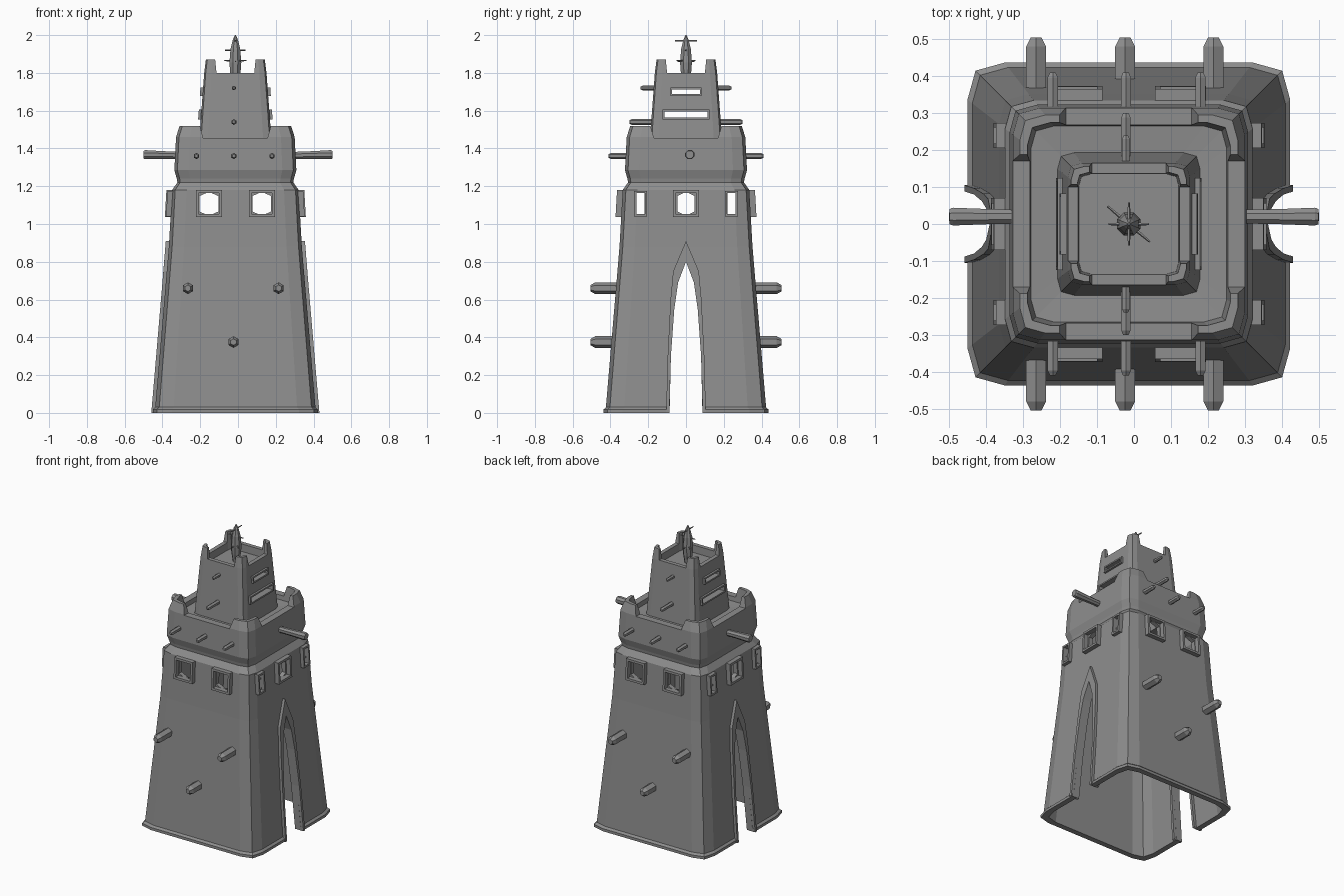
import bpy, bmesh, math
from mathutils import Vector, Matrix

cube = bpy.data.objects.get("Cube")
if cube:
    bpy.data.objects.remove(cube, do_unlink=True)

CX = -0.014  # tower axis
stone = bpy.data.materials.new("grey stone")
stone.use_nodes = True
GREY = (0.27, 0.27, 0.27, 1)
stone.diffuse_color = GREY
stone.node_tree.nodes["Principled BSDF"].inputs["Base Color"].default_value = GREY


def finish(name, bm):
    bmesh.ops.recalc_face_normals(bm, faces=bm.faces)
    mesh = bpy.data.meshes.new(name)
    bm.to_mesh(mesh)
    bm.free()
    mesh.materials.append(stone)
    obj = bpy.data.objects.new(name, mesh)
    bpy.context.collection.objects.link(obj)
    return obj


def skin(bm, rings, closed=True, caps=True):
    """Join matching rings of points with quads, and cap both ends."""
    rows = [[bm.verts.new(p) for p in ring] for ring in rings]
    n = len(rows[0])
    for a, b in zip(rows, rows[1:]):
        for i in range(n if closed else n - 1):
            j = (i + 1) % n
            bm.faces.new((a[i], a[j], b[j], b[i]))
    if caps:
        bm.faces.new(rows[0])
        bm.faces.new(rows[-1])


def square_ring(r, z):
    """Square section with two-step chamfered corners."""
    corner = [(r, 0.77 * r), (0.95 * r, 0.95 * r), (0.77 * r, r)]
    pts = []
    for k in range(4):
        turn = Matrix.Rotation(k * math.pi / 2, 3, 'Z')
        pts += [turn @ Vector((x, y, z)) + Vector((CX, 0, 0)) for x, y in corner]
    return pts


WALL = [(0.0, 0.427), (0.88, 0.352), (1.18, 0.335), (1.42, 0.193), (1.8, 0.165)]


def wall(z):
    """Distance of the sloping outer wall from the axis at height z."""
    for (z0, r0), (z1, r1) in zip(WALL, WALL[1:]):
        if z <= z1:
            return r0 + (r1 - r0) * (z - z0) / (z1 - z0)
    return WALL[-1][1]


def on_side(poly, d, side, follow=True):
    """Place a (u, z) outline on one side: 0 front, 1 left, 2 back, 3 right."""
    turn = Matrix.Rotation(side * math.pi / 2, 3, 'Z')
    return [turn @ Vector((u, -(d + (wall(z) if follow else 0)), z)) + Vector((CX, 0, 0))
            for u, z in poly]


def box(u, z0, z1, half, top=None):
    top = top or half
    return [(u - half, z0), (u + half, z0), (u + top, z1), (u - top, z1)]


def hexagon(u, z, half, high):
    return [(u, z - high), (u + half, z - high * 0.65), (u + half, z + high * 0.65),
            (u, z + high), (u - half, z + high * 0.65), (u - half, z - high * 0.65)]


def frame(name, outer, inner, side, back, front, closed=True):
    """Raised border between two matching outlines."""
    bm = bmesh.new()
    loops = [on_side(outer, back, side), on_side(outer, front, side),
             on_side(inner, front, side), on_side(inner, back, side)]
    skin(bm, loops + [loops[0]], closed, caps=False)
    bmesh.ops.remove_doubles(bm, verts=bm.verts, dist=1e-5)
    finish(name, bm)


# Hollow tower shell: outside from the top deck down, then inside back up
PROFILE = [(0.135, 1.75), (0.14, 1.87), (0.156, 1.87), (0.165, 1.8), (0.193, 1.42),
           (0.265, 1.425), (0.275, 1.52), (0.295, 1.52), (0.314, 1.46), (0.323, 1.285),
           (0.31, 1.24), (0.307, 1.22), (0.335, 1.18), (0.352, 0.88), (0.424, 0.03),
           (0.437, 0.018), (0.437, 0), (0.4, 0), (0.325, 0.88), (0.305, 1.18),
           (0.28, 1.22), (0.28, 1.37), (0.165, 1.38), (0.14, 1.72)]
bm = bmesh.new()
skin(bm, [square_ring(r, z) for r, z in PROFILE])
tower = finish("tower_walls", bm)

# Openings cut through the shell
arch_half_in = [(0.088, -0.05), (0.08, 0.3), (0.062, 0.55), (0.042, 0.69)]
arch_half_out = [(0.105, 0.0), (0.097, 0.3), (0.082, 0.6), (0.068, 0.75)]


def arch(half, apex):
    return half + [(0, apex)] + [(-u, z) for u, z in reversed(half)]


SLITS = [(1.678, 1.722, 0.083), (1.553, 1.605, 0.125)]
cut = bmesh.new()


def cutter(poly, d0, d1, side, follow=True):
    skin(cut, [on_side(poly, d0, side, follow), on_side(poly, d1, side, follow)])


for side in range(4):
    cutter(box(0, 1.455, 1.6, 0.17, 0.21), 0.225, 0.4, side, False)   # parapet gap
    cutter(box(0, 1.8, 1.95, 0.1, 0.115), 0.12, 0.25, side, False)    # top gap
    if side % 2:
        cutter(arch(arch_half_in, 0.8), -0.12, 0.12, side)
        cutter(hexagon(0, 1.107, 0.045, 0.063), -0.1, 0.1, side)
        for u in (-0.24, 0.24):
            cutter(box(u, 1.05, 1.165, 0.021), -0.1, 0.1, side)
        for z0, z1, half in SLITS:
            cutter(box(0, z0 + 0.01, z1 - 0.01, half - 0.01), -0.07, 0.08, side)
    else:
        for u in (-0.14, 0.14):
            cutter(hexagon(u, 1.107, 0.05, 0.063), -0.1, 0.1, side)
cut_obj = finish("opening_cutter", cut)
cut_obj.hide_render = True
mod = tower.modifiers.new("openings", 'BOOLEAN')
mod.operation = 'DIFFERENCE'
mod.solver = 'EXACT'
mod.object = cut_obj
bpy.context.view_layer.objects.active = tower
bpy.ops.object.modifier_apply(modifier=mod.name)
bpy.data.objects.remove(cut_obj, do_unlink=True)


# Window, slit and arch frames
def window_frame(name, u, z0, z1, half, rim, side, front):
    frame(name, box(u, z0, z1, half), box(u, z0 + rim, z1 - rim, half - rim),
          side, -0.012, front)


for side, label in enumerate(("front", "left", "back", "right")):
    if side % 2:
        arch_in = [(u, max(z, 0)) for u, z in arch(arch_half_in, 0.8)]
        frame(label + "_arch_frame", arch(arch_half_out, 0.91), arch_in,
              side, -0.045, 0.018, closed=False)
        window_frame(label + "_window_frame", 0, 1.037, 1.18, 0.07, 0.015, side, 0.03)
        for u in (-0.24, 0.24):
            window_frame(label + "_narrow_window_frame", u, 1.04, 1.175, 0.034, 0.012, side, 0.024)
        for z0, z1, half in SLITS:
            window_frame(label + "_slit_frame", 0, z0, z1, half, 0.01, side, 0.014)
    else:
        for u in (-0.14, 0.14):
            window_frame(label + "_window_frame", u, 1.037, 1.18, 0.069, 0.015, side, 0.03)


def rod(name, start, direction, steps, sides=6):
    """Rod with a (distance, radius) outline along a direction."""
    turn = Vector(direction).to_track_quat('Z', 'Y')
    rings = []
    for d, r in steps:
        rings.append([Vector(start) + turn @ Vector((r * math.cos(a), r * math.sin(a), d))
                      for a in (2 * math.pi * (i + 0.5) / sides for i in range(sides))])
    bm = bmesh.new()
    skin(bm, rings)
    return finish(name, bm)


# Wooden-beam style pegs, repeated on front and back: x, z, root, tip, radius
PEGS = [(-0.265, 0.66, 0.35, 0.505, 0.031), (0.215, 0.66, 0.35, 0.505, 0.031),
        (-0.024, 0.375, 0.37, 0.505, 0.031),
        (-0.22, 1.36, 0.3, 0.41, 0.016), (-0.022, 1.36, 0.3, 0.41, 0.016),
        (0.18, 1.36, 0.3, 0.41, 0.016),
        (-0.022, 1.54, 0.17, 0.3, 0.015), (-0.022, 1.72, 0.155, 0.24, 0.012)]
for x, z, root, tip, r in PEGS:
    for s, label in ((-1, "front"), (1, "back")):
        rod(label + "_peg", (x, s * root, z), (0, s, 0),
            [(0, r), (tip - root - r * 0.8, r), (tip - root, r * 0.55)])

# Long side beams, flaring toward the tip
for s, label in ((1, "left"), (-1, "right")):
    rod(label + "_beam", (s * 0.29, 0.02, 1.363), (s, 0, 0.02),
        [(0, 0.02), (0.1, 0.022), (0.2, 0.026), (0.21, 0.022)], 8)

# Spindle finial with thin spikes
rod("finial", (CX, 0, 1.745), (0, 0, 1),
    [(0, 0.02), (0.06, 0.03), (0.11, 0.034), (0.18, 0.028), (0.23, 0.015), (0.255, 0.003)], 8)
for z, angle, half in ((1.97, 90, 0.058), (1.92, 0, 0.055), (1.865, -40, 0.075), (1.86, 90, 0.045)):
    way = Vector((math.cos(math.radians(angle)), math.sin(math.radians(angle)), 0))
    rod("finial_spike", Vector((CX, 0, z)) - way * half, way,
        [(0, 0.003), (half, 0.006), (2 * half, 0.003)], 5)
